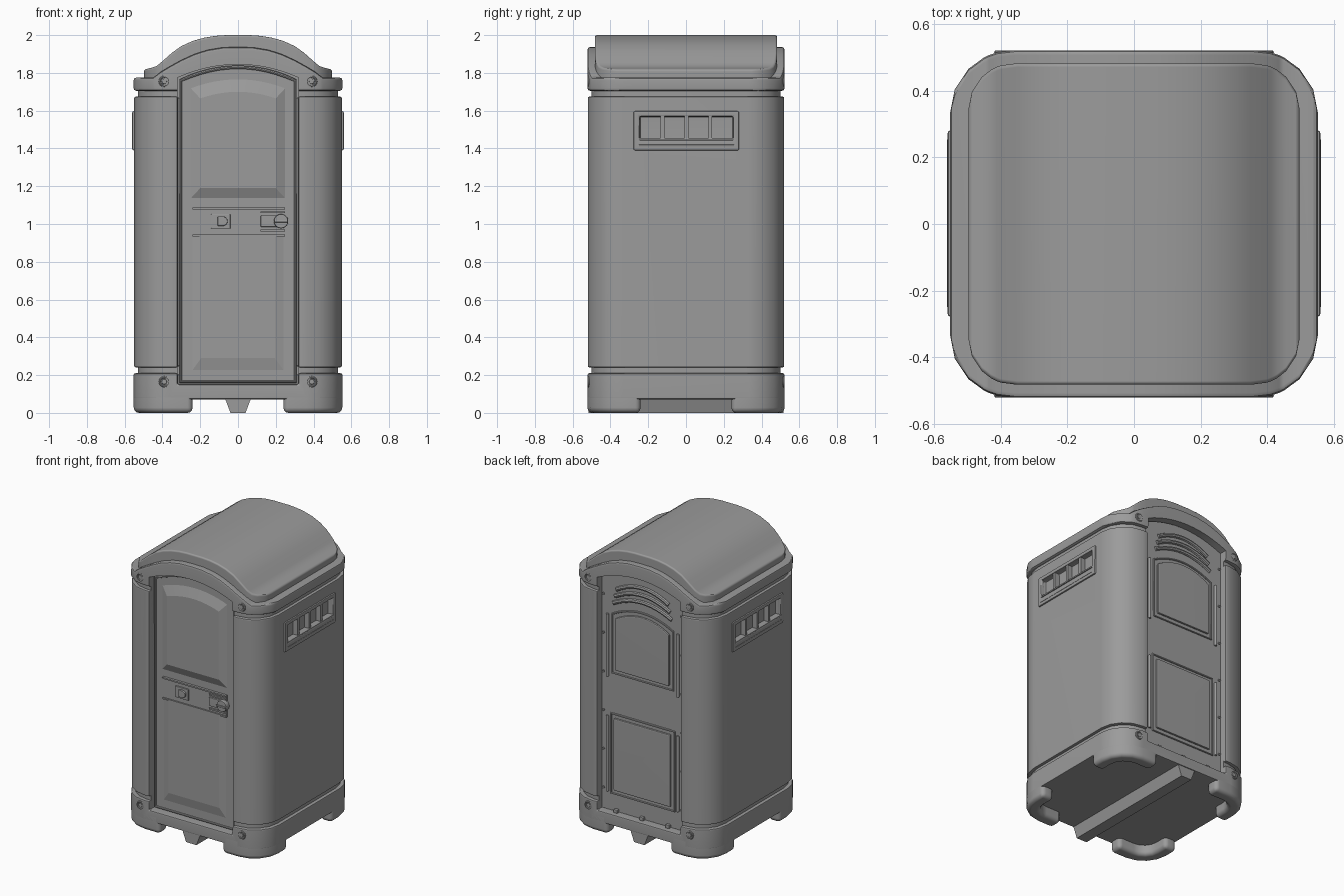
import bpy, bmesh, math
from math import sin, cos, pi, radians

if "Cube" in bpy.data.objects:
    bpy.data.objects.remove(bpy.data.objects["Cube"])

cutters = []
grey = bpy.data.materials.new("dark_grey")
grey.diffuse_color = (.33, .33, .33, 1)
grey.use_nodes = True
grey.node_tree.nodes["Principled BSDF"].inputs["Base Color"].default_value = grey.diffuse_color

def loft(name, loops):
    """Skin a row of matching 3D loops and cap both ends."""
    bm = bmesh.new()
    rows = [[bm.verts.new(p) for p in lp] for lp in loops]
    n = len(rows[0])
    for a, b in zip(rows, rows[1:]):
        for i in range(n):
            j = (i + 1) % n
            bm.faces.new((a[i], a[j], b[j], b[i]))
    bm.faces.new(rows[0])
    bm.faces.new(rows[-1])
    bmesh.ops.recalc_face_normals(bm, faces=bm.faces)
    me = bpy.data.meshes.new(name)
    bm.to_mesh(me)
    bm.free()
    return link(name, me)

def link(name, data):
    data.materials.append(grey)
    ob = bpy.data.objects.new(name, data)
    bpy.context.collection.objects.link(ob)
    return ob

def bevel(ob, width, segs=2, angle=40):
    m = ob.modifiers.new("bevel", 'BEVEL')
    m.width, m.segments, m.limit_method, m.angle_limit = width, segs, 'ANGLE', radians(angle)
    return ob

def cut(ob, *tools):
    for t in tools:
        m = ob.modifiers.new("cut", 'BOOLEAN')
        m.operation, m.object, m.solver = 'DIFFERENCE', t, 'EXACT'
    return ob

def cutter(ob):
    ob.hide_render = True
    cutters.append(ob)
    return ob

def along_z(name, pts, z0, z1):
    return loft(name, [[(x, y, z) for x, y in pts] for z in (z0, z1)])

def along_y(name, pts, y0, y1, pts2=None):
    return loft(name, [[(x, y0, z) for x, z in pts], [(x, y1, z) for x, z in (pts2 or pts)]])

def box(name, x, y, z, bev=0):
    ob = along_z(name, [(x[0], y[0]), (x[1], y[0]), (x[1], y[1]), (x[0], y[1])], *z)
    return bevel(ob, bev) if bev else ob

def circle(r, n):
    return [(r * cos(2 * pi * i / n), r * sin(2 * pi * i / n)) for i in range(n)]

def cyl(name, p, r, h, axis='Z', n=20):
    x, y, z = p
    if axis == 'Z':
        return along_z(name, [(x + a, y + b) for a, b in circle(r, n)], z - h / 2, z + h / 2)
    return along_y(name, [(x + a, z + b) for a, b in circle(r, n)], y - h / 2, y + h / 2)

def tube(name, pts, r, cyclic=False):
    cu = bpy.data.curves.new(name, 'CURVE')
    cu.dimensions, cu.bevel_depth, cu.bevel_resolution, cu.use_fill_caps = '3D', r, 2, True
    sp = cu.splines.new('POLY')
    sp.points.add(len(pts) - 1)
    for q, p in zip(sp.points, pts):
        q.co = (*p, 1)
    sp.use_cyclic_u = cyclic
    return link(name, cu)

def round_rect(hx, hy, r, n=4):
    pts = []
    for k, (sx, sy) in enumerate(((1, 1), (-1, 1), (-1, -1), (1, -1))):
        for i in range(n + 1):
            t = pi / 2 * (k + i / n)
            pts.append((sx * (hx - r) + r * cos(t), sy * (hy - r) + r * sin(t)))
    return pts

def arch(hw, z0, zs, zt, n=12):
    top = [(hw * (1 - 2 * i / n), zs + (zt - zs) * (1 - (1 - 2 * i / n) ** 2)) for i in range(n + 1)]
    return [(-hw, z0), (hw, z0)] + top

def crown(name, prof, zbot, hx, hy, r):
    """Roof piece: arched profile over x, rounded-rectangle plan."""
    def top(x):
        for (x0, z0), (x1, z1) in zip(prof, prof[1:]):
            if x <= x1:
                return z0 + (z1 - z0) * (x - x0) / (x1 - x0)
        return prof[-1][1]
    xs = [p[0] for p in prof if p[0] < hx - .001] + [hx - r + r * sin(pi / 8 * i) for i in range(5)]
    half = []
    for x in sorted(xs):
        if not half or x - half[-1] > .009:
            half.append(x)
    loops = []
    for x in [-v for v in half[:0:-1]] + half:
        d = max(0, abs(x) - (hx - r))
        y, z = hy - r + math.sqrt(max(0, r * r - d * d)), top(abs(x))
        loops.append([(x, -y, zbot), (x, y, zbot), (x, y, z), (x, -y, z)])
    return loft(name, loops)

# cutters: door opening, rear opening, side vents
door_cut = cutter(along_y("door_cutter", arch(.32, .15, 1.775, 1.845), -.7, -.455))
rear_cut = cutter(along_y("rear_cutter", arch(.32, .15, 1.775, 1.845), .46, .7))
vent_cut = {s: cutter(box("vent_cutter", sorted((s * .52, s * .65)), (-.245, .25), (1.445, 1.57))) for s in (-1, 1)}

# body shell, inner core showing in the gaps, base
bevel(cut(along_z("body_walls", round_rect(.55, .52, .19), .24, 1.675),
          door_cut, rear_cut, *vent_cut.values()), .01)
cut(along_z("inner_core", round_rect(.53, .5, .18), .12, 1.74), door_cut, rear_cut, *vent_cut.values())
bevel(cut(along_z("base", round_rect(.553, .522, .19), .072, .21), door_cut, rear_cut), .01)

# corner feet (curved shells) and centre skid
arc = [pi / 2 * (1 - i / 4) for i in range(5)]
outer = [(.36 + .192 * cos(t), .33 + .192 * sin(t)) for t in arc]
inner = [(.36 + .1 * cos(t), .33 + .1 * sin(t)) for t in reversed(arc)]
feet = along_z("corner_feet", [(.24, .522)] + outer + [(.552, .24), (.46, .24)] + inner + [(.24, .43)], 0, .14)
bevel(feet, .028, 3)
feet.modifiers.new("mirror", 'MIRROR').use_axis = (True, True, False)
along_y("centre_skid", [(-.04, 0), (.04, 0), (.07, .08), (-.07, .08)], -.515, .515)

# roof rim with arched front and back, and the barrel roof
cut(bevel(crown("roof_rim", [(0, 1.937), (.08, 1.935), (.16, 1.922), (.23, 1.9), (.3, 1.868), (.36, 1.835), (.41, 1.805),
    (.45, 1.775), (.553, 1.775)], 1.705, .553, .522, .19), .014, 2, 50), door_cut, rear_cut)
cut(bevel(crown("roof", [(0, 2), (.06, 2), (.12, 1.996), (.18, 1.986), (.24, 1.969), (.3, 1.942), (.35, 1.906),
    (.4, 1.862), (.43, 1.837), (.46, 1.826), (.498, 1.818)], 1.755, .498, .483, .14), .028, 3, 50), door_cut, rear_cut)

# corner bolts
for x in (-.39, .39):
    for s in (-1, 1):
        for z in (.165, 1.755):
            tube("bolt_ring", [(x + a, s * .516, z + b) for a, b in circle(.024, 16)], .006, True)
            bevel(cyl("bolt_head", (x, s * .51, z), .014, .024, 'Y'), .004)

# front door: leaf, edge bead, raised panels
bevel(along_y("door_leaf", arch(.308, .16, 1.765, 1.835), -.44, -.475), .006)
tube("door_bead", [(x * .985, -.476, z) for x, z in arch(.308, .165, 1.76, 1.83)], .009, True)
along_y("door_upper_panel", arch(.26, 1.125, 1.73, 1.78), -.47, -.498, arch(.2, 1.19, 1.665, 1.70))
along_y("door_lower_panel", arch(.26, .2, .94, .94), -.47, -.486, arch(.195, .29, .938, .938))

# door latch strip
for z, x0 in ((.94, -.24), (1.083, -.24), (.965, .12), (1.062, .12)):
    box("latch_rail", (x0, .25), (-.492, -.47), (z - .005, z + .005))
box("latch_strip", (-.25, .25), (-.482, -.47), (.945, 1.08))
box("pull_plate", (-.143, -.04), (-.492, -.475), (.975, 1.053), .004)
bevel(along_y("pull_grip", [(-.108, .99), (-.075, .99), (-.058, 1.0), (-.055, 1.015), (-.058, 1.03), (-.075, 1.04),
      (-.108, 1.04)], -.505, -.49), .004)
box("latch_plate", (.12, .225), (-.494, -.475), (.985, 1.045), .004)
bevel(cyl("latch_knob", (.228, -.488, 1.015), .038, .045, 'Y'), .006)
box("latch_knob_grip", (.192, .264), (-.519, -.508), (1.009, 1.021), .003)

# rear wall: leaf, bordered panels, curved louvres, rods, rivets
along_y("rear_leaf", arch(.315, .155, 1.77, 1.84), .45, .475)
for nm, hw, z0, zs, zt in (("upper", .235, 1.115, 1.525, 1.59), ("lower", .245, .275, .83, .83)):
    tube("rear_%s_border" % nm, [(x, .476, z) for x, z in arch(hw, z0, zs, zt)], .007, True)
    bevel(along_y("rear_%s_panel" % nm, arch(hw - .025, z0 + .025, zs - .025, zt - .025), .47, .49), .01)
for i in range(3):
    pts = [(x, .477, z + .05 * i) for x, z in arch(.225 - .012 * i, 0, 1.605, 1.665)[2:]]
    tube("rear_louvre", pts, .014)
for s in (-1, 1):
    for z0, z1 in ((.28, .81), (1.08, 1.52)):
        bevel(cyl("rear_rod", (s * .272, .478, (z0 + z1) / 2), .01, z1 - z0, n=12), .004)
    for i in range(6):
        cyl("rear_rivet", (s * .302, .478, .3 + .27 * i), .008, .014, 'Y', 10)
for x in (-.2, 0, .2):
    box("rear_sill_clip", (x - .015, x + .015), (.47, .495), (.15, .175), .005)

# side vents: frame, dividers, lower lip
for s in (-1, 1):
    X = lambda a, b: sorted((s * a, s * b))
    bevel(cut(box("vent_frame", X(.53, .56), (-.278, .281), (1.39, 1.597)), vent_cut[s]), .008)
    for y in (-.125, .002, .128):
        box("vent_divider", X(.5, .555), (y - .01, y + .01), (1.44, 1.571))
    for z in (1.415, 1.45):
        box("vent_lip", X(.51, .562), (-.25, .255), (z - .005, z + .005), .002)

# bake modifiers, drop cutters, smooth with sharp edges kept
bpy.ops.object.select_all(action='DESELECT')
parts = [o for o in bpy.context.scene.objects if o not in cutters]
for o in parts:
    o.select_set(True)
bpy.context.view_layer.objects.active = parts[0]
bpy.ops.object.convert(target='MESH')
for t in cutters:
    bpy.data.objects.remove(t)
bpy.ops.object.shade_smooth_by_angle(angle=radians(32))
for o in [o for o in bpy.context.scene.objects if o.type == 'MESH']:
    if o.name.startswith(("door_upper", "door_lower")):
        o.data.shade_flat()
    else:
        o.modifiers.new("normals", 'WEIGHTED_NORMAL').keep_sharp = True
